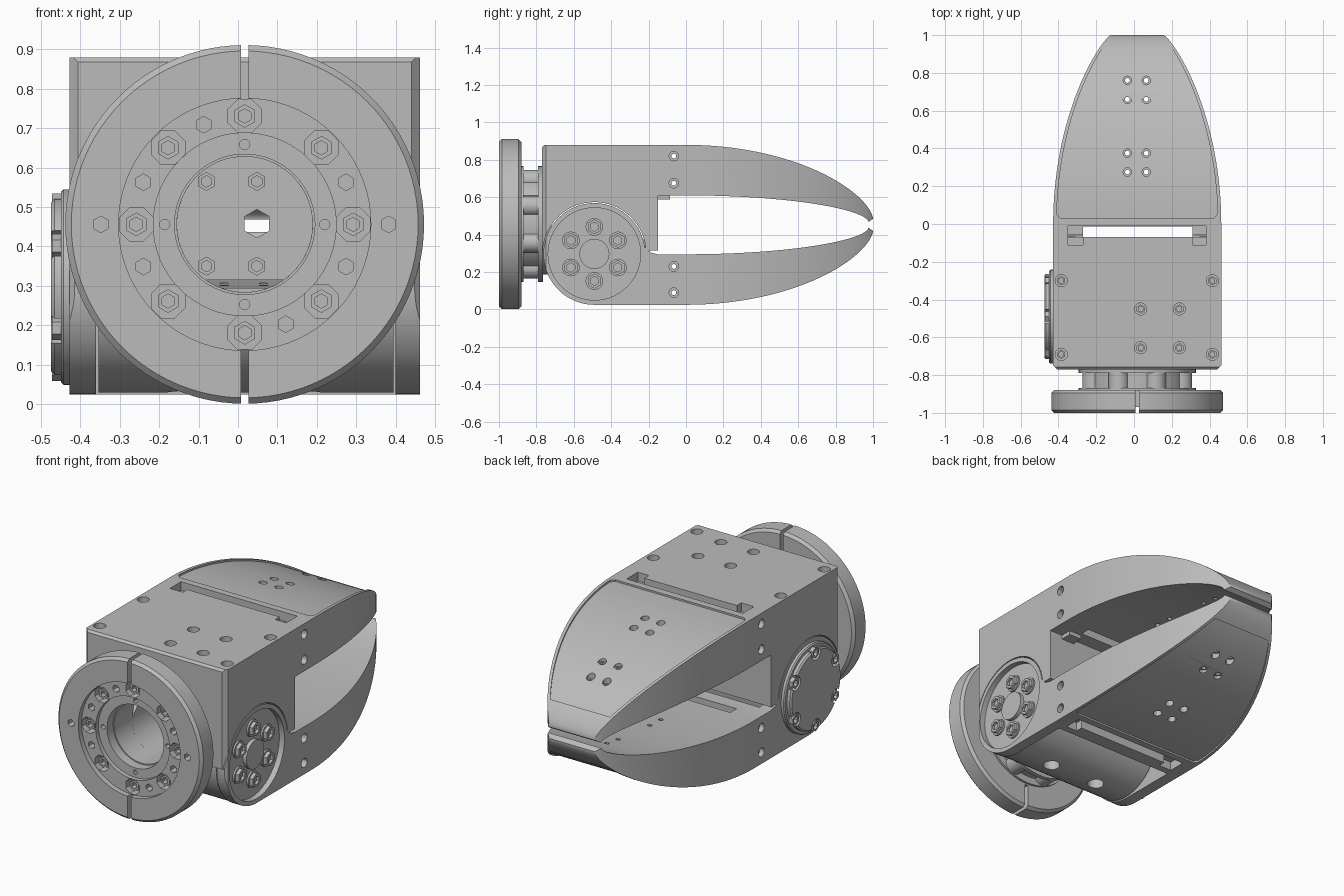
import bpy, bmesh
from math import cos, sin, pi, radians

cube = bpy.data.objects.get("Cube")
if cube:
    bpy.data.objects.remove(cube, do_unlink=True)

CX, CZ = 0.017, 0.456            # flange axis
HINGE, HR = (-0.49, 0.297), 0.272  # hinge axis (y, z) and radius
MID = 0.905                      # jaws mirror about half this height
parts = []


def ring(c, r, n=48, start=0.0):
    return [(c[0] + r * cos(start + 2 * pi * i / n), c[1] + r * sin(start + 2 * pi * i / n)) for i in range(n)]


def rect(a0, a1, b0, b1):
    return [(a0, b0), (a1, b0), (a1, b1), (a0, b1)]


def solid(name, prisms, keep=True):
    """One mesh from prisms given as (axis, outline, from, to)."""
    bm = bmesh.new()
    place = {"x": lambda p, d: (d, p[0], p[1]),
             "y": lambda p, d: (p[0], d, p[1]),
             "z": lambda p, d: (p[0], p[1], d)}
    for axis, pts, a, b in prisms:
        lo = [bm.verts.new(place[axis](p, a)) for p in pts]
        hi = [bm.verts.new(place[axis](p, b)) for p in pts]
        bm.faces.new(lo)
        bm.faces.new(hi[::-1])
        for i in range(len(pts)):
            j = (i + 1) % len(pts)
            bm.faces.new((lo[i], hi[i], hi[j], lo[j]))
    bmesh.ops.recalc_face_normals(bm, faces=bm.faces)
    mesh = bpy.data.meshes.new(name)
    bm.to_mesh(mesh)
    bm.free()
    ob = bpy.data.objects.new(name, mesh)
    bpy.context.collection.objects.link(ob)
    if keep:
        parts.append(ob)
    return ob


def apply(ob, mod):
    bpy.context.view_layer.objects.active = ob
    bpy.ops.object.modifier_apply(modifier=mod.name)


def cut(ob, prisms, op="DIFFERENCE"):
    tool = prisms if hasattr(prisms, "data") else solid("cutter", prisms, False)
    mod = ob.modifiers.new("cut", "BOOLEAN")
    mod.operation, mod.solver, mod.object = op, "EXACT", tool
    apply(ob, mod)
    bpy.data.objects.remove(tool, do_unlink=True)


def bevel(ob, width):
    mod = ob.modifiers.new("bevel", "BEVEL")
    mod.width, mod.limit_method, mod.angle_limit = width, "ANGLE", radians(50)
    apply(ob, mod)
    return ob


def bolts(name, axis, centres, r, base, top):
    """Hex heads with a hex socket."""
    ob = solid(name, [(axis, ring(c, r, 6, pi / 6), base, top) for c in centres])
    socket = base + (top - base) * 0.4
    cut(ob, [(axis, ring(c, r * 0.6, 6, pi / 6), socket, top + (top - base)) for c in centres])


def around(c, r, count, start=0.0):
    return ring(c, r, count, radians(start))


def flip(pts):
    return [(y, MID - z) for y, z in pts]


# Jaw curves: side profile (y, z) and plan outline (x, y), sampled densely near the tip
STEPS = [sin(pi / 2 * i / 32) for i in range(33)]
outer = [(y, 0.485 + 0.395 * (1 - y * y) ** 0.64) for y in STEPS]
inner = [(y * 0.975, 0.468 + 0.142 * (1 - y * y) ** 0.56) for y in STEPS]


def plan(inset, front, chamfer, end):
    half = [(0.14 + 0.305 * (1 - y * y) ** 0.8 - inset, y) for y in STEPS if front + chamfer < y <= end]
    w = half[0][0]
    half = [(w - chamfer, front), (w, front + chamfer)] + half
    if end == 1:
        half.append((half[-1][0], 1.05))
    return [(CX + x, y) for x, y in half] + [(CX - x, y) for x, y in half[::-1]]


def shape_jaw(ob, curve, lift):
    """Trim to plan, sink the panel, cut slots and mounting holes."""
    cut(ob, [("z", plan(0, -0.77, 0.022, 1), -0.2, 1.2)], "INTERSECT")
    shifted = [(y, z - lift * 0.01) for y, z in curve]
    far = 0.45 + lift * 0.6
    panel = solid("panel", [("x", shifted + [(1, far), (0, far)], -0.6, 0.6)], False)
    cut(panel, [("z", plan(0.018, 0.03, 0.02, 0.94), -0.3, 1.3)], "INTERSECT")
    cut(ob, panel)
    face = curve[0][1]
    d0, d1 = sorted((face - lift * 0.05, face + lift * 0.1))
    cut(ob, [("z", [(-0.35, -0.11), (-0.27, -0.11), (-0.27, -0.07), (0.31, -0.07), (0.31, -0.11),
                    (0.38, -0.11), (0.38, -0.01), (-0.35, -0.01)], d0, d1)])
    cut(ob, [("z", rect(-0.27, 0.31, -0.068, -0.012), -0.2, 1.2)])
    # Counterbored through holes in the jaw
    for x in (-0.035, 0.065):
        spots = [((x, 0.76), 0.2), ((x, 0.66), 0.14), ((x, 0.375), 0.08), ((x, 0.275), 0.06)]
        cut(ob, [("z", ring(c, 0.013, 12), -0.2, 1.2) for c, d in spots])
        cut(ob, [("z", ring(c, 0.023, 12), *sorted((face - lift * d, face + lift * 0.1))) for c, d in spots])
    sides = (0.82, 0.675) if lift > 0 else (0.23, 0.09)
    cut(ob, [("x", ring((-0.065, z), 0.013, 12), -0.6, 0.6) for z in sides])
    cut(ob, [("x", ring((-0.065, z), 0.026, 12), a, a + 0.2) for z in sides for a in (-0.6, 0.43)])


# Upper body and jaw
body = solid("upper_body_jaw", [("x", [(-0.8, 0.838), (-0.758, 0.88)] + outer + inner[::-1] +
                                 [(-0.15, 0.61), (-0.15, 0.315), (-0.8, 0.315)], -0.6, 0.6)])
shape_jaw(body, outer, 1)
cut(body, [("x", ring(HINGE, 0.277, 72), -0.7, 0.7)])
cut(body, [("y", ring((CX, CZ), 0.2), -0.9, -0.212)])
cut(body, [("y", ring((0.048, 0.458), 0.036, 6, pi / 6), -0.4, 0)])
corner = [(x, y) for x in (-0.385, 0.415) for y in (-0.3, -0.69)]
middle = [(x, y) for x in (0.035, 0.24) for y in (-0.45, -0.655)]
cut(body, [("z", ring(c, 0.032, 16), 0.82, 1) for c in corner + middle])
bolts("top_bolts", "z", corner + middle, 0.024, 0.815, 0.85)

# Lower jaw with its two hinge plates
arc = [(HINGE[0] + HR * cos(a), HINGE[1] + HR * sin(a)) for a in [radians(8 + 262 * i / 60) for i in range(61)]]
low_outer, low_inner = flip(outer), flip(inner)
jaw = solid("lower_jaw", [("x", arc + low_outer + low_inner[::-1] +
                           [(-0.15, 0.295), (-0.19, 0.305)], -0.6, 0.6)])
shape_jaw(jaw, low_outer, -1)
cut(jaw, [("x", rect(-0.9, -0.15, -0.1, 0.8), -0.36, 0.4)])
cut(jaw, [("x", ring(HINGE, 0.247, 64), 0.43, 0.6)])

# Hinge barrel between the plates
barrel = solid("hinge_barrel", [("x", ring(HINGE, 0.268, 64), -0.354, 0.394)])
cut(barrel, [("y", ring((CX, CZ), 0.172), -0.9, 0)])
cut(barrel, [("z", ring((x, -0.49), 0.045, 24), -0.1, 0.15) for x in (-0.14, 0.17)])

# Recessed hinge hub on the left
hub = around(HINGE, 0.145, 6, 30)
solid("hinge_hub", [("x", ring(HINGE, 0.08), 0.41, 0.452)])
solid("hinge_washers", [("x", ring(c, 0.047, 24), 0.41, 0.44) for c in hub])
bolts("hinge_bolts", "x", hub, 0.04, 0.436, 0.46)

# Raised hinge cover on the right
bevel(solid("cover_base", [("x", ring(HINGE, 0.248, 64), -0.449, -0.41)]), 0.006)
cover = bevel(solid("cover_plate", [("x", ring(HINGE, 0.226, 48), -0.474, -0.44)]), 0.008)
spots = around(HINGE, 0.208, 6, 30)
cut(cover, [("x", ring(c, 0.04, 20), -0.6, -0.4) for c in spots])
bolts("cover_bolts", "x", spots, 0.03, -0.44, -0.472)

# Round mounting flange, split at top and bottom
AX = (CX, CZ)
flange = bevel(solid("mounting_flange", [("y", ring(AX, 0.455, 96), -1, -0.88)]), 0.015)
cut(flange, [("y", ring(AX, 0.32, 72), -1.1, -0.97)])
cut(flange, [("y", ring(AX, 0.232, 64), -1.1, -0.945)])
cut(flange, [("y", ring(AX, 0.178, 64), -1.1, -0.8)])
cut(flange, [("z", rect(0.007, 0.027, -1.1, -0.8), a, b) for a, b in ((-0.1, CZ - 0.318), (CZ + 0.318, 1))])
pockets = around(AX, 0.275, 8)
cut(flange, [("y", ring(c, 0.046, 8, pi / 8), -1.1, -0.92) for c in pockets])
small = around(AX, 0.365, 2) + [(CX + sx * 0.257, CZ + sz * 0.107) for sx in (-1, 1) for sz in (-1, 1)]
small += [(CX - 0.104, CZ + 0.253), (CX + 0.104, CZ - 0.253)]
cut(flange, [("y", ring(c, 0.021, 6, pi / 6), -1.1, -0.93) for c in small])
cut(flange, [("y", ring(c, 0.013, 12), -1.1, -0.91) for c in around(AX, 0.203, 4)])
bolts("flange_bolts", "y", pockets, 0.03, -0.91, -0.955)

# Neck behind the flange
for name, r, a, b in (("neck_core", 0.27, -0.89, -0.72),
                      ("neck_front_rim", 0.31, -0.885, -0.868),
                      ("neck_rear_rim", 0.31, -0.79, -0.765)):
    piece = solid(name, [("y", ring(AX, r, 64), a, b)])
    cut(piece, [("y", ring(AX, 0.172, 64), -1, -0.6)])
solid("neck_bosses", [("y", ring(c, 0.055, 20), -0.875, -0.78) for c in around(AX, 0.255, 8, 22.5)])

# Bolts on the inner wall and small tabs under the upper slot
bolts("inner_bolts", "y", [(x, z) for x in (-0.08, 0.048) for z in (0.565, 0.35)], 0.024, -0.2, -0.24)
solid("slot_tabs", [("z", rect(a, a + 0.08, -0.155, -0.085), 0.587, 0.62) for a in (-0.35, 0.3)])

# One grey finish
grey = bpy.data.materials.new("grey_metal")
grey.use_nodes = True
colour = (0.5, 0.5, 0.5, 1)
grey.diffuse_color = colour
grey.node_tree.nodes["Principled BSDF"].inputs["Base Color"].default_value = colour

bpy.ops.object.select_all(action="DESELECT")
for ob in parts:
    ob.data.materials.clear()
    ob.data.materials.append(grey)
    ob.select_set(True)
bpy.context.view_layer.objects.active = parts[0]
bpy.ops.object.shade_smooth_by_angle(angle=radians(30))
